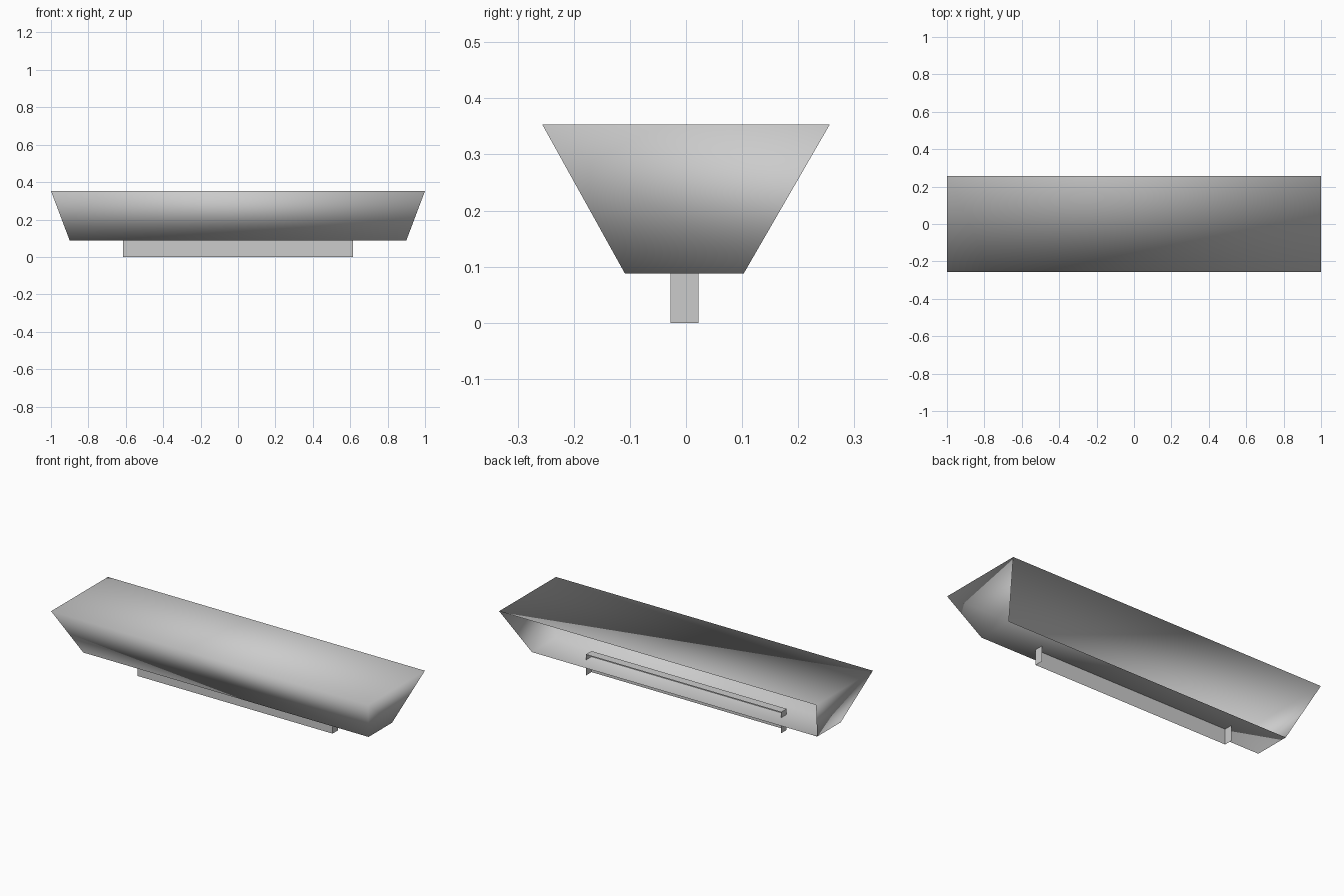
import bpy
import bmesh
from mathutils import Vector

old = bpy.data.objects.get("Cube")
if old:
    bpy.data.objects.remove(old, do_unlink=True)

grey = bpy.data.materials.new("light_grey")
grey.use_nodes = True
colour = (0.6, 0.6, 0.6, 1)
grey.diffuse_color = colour
grey.node_tree.nodes["Principled BSDF"].inputs["Base Color"].default_value = colour


def open_box(name, lower, upper, open_sides, smooth):
    """Tapered box; lower and upper are (half_x, half_y, centre_y, z)."""
    bm = bmesh.new()
    bmesh.ops.create_cube(bm, size=2)
    bm.normal_update()
    # Remove the open sides while the cube is still axis-aligned
    gone = [f for f in bm.faces
            if any(f.normal.dot(Vector(s)) > 0.9 for s in open_sides)]
    bmesh.ops.delete(bm, geom=gone, context='FACES')
    for v in bm.verts:
        hx, hy, cy, z = upper if v.co.z > 0 else lower
        v.co = (v.co.x * hx, cy + v.co.y * hy, z)
    for f in bm.faces:
        f.smooth = smooth
    mesh = bpy.data.meshes.new(name)
    bm.to_mesh(mesh)
    bm.free()
    mesh.materials.append(grey)
    obj = bpy.data.objects.new(name, mesh)
    bpy.context.collection.objects.link(obj)
    return obj


BACK, BELOW = (0, 1, 0), (0, 0, -1)

# Flared, softly shaded shell, open at the back
open_box("hull_shell", (0.9, 0.106, -0.003, 0.088), (1, 0.256, 0, 0.353),
         [BACK], True)

# Narrow keel rail that pokes through the floor, open at the back and below
open_box("keel_rail", (0.616, 0.025, -0.003, 0), (0.616, 0.025, -0.003, 0.12),
         [BACK, BELOW], False)
